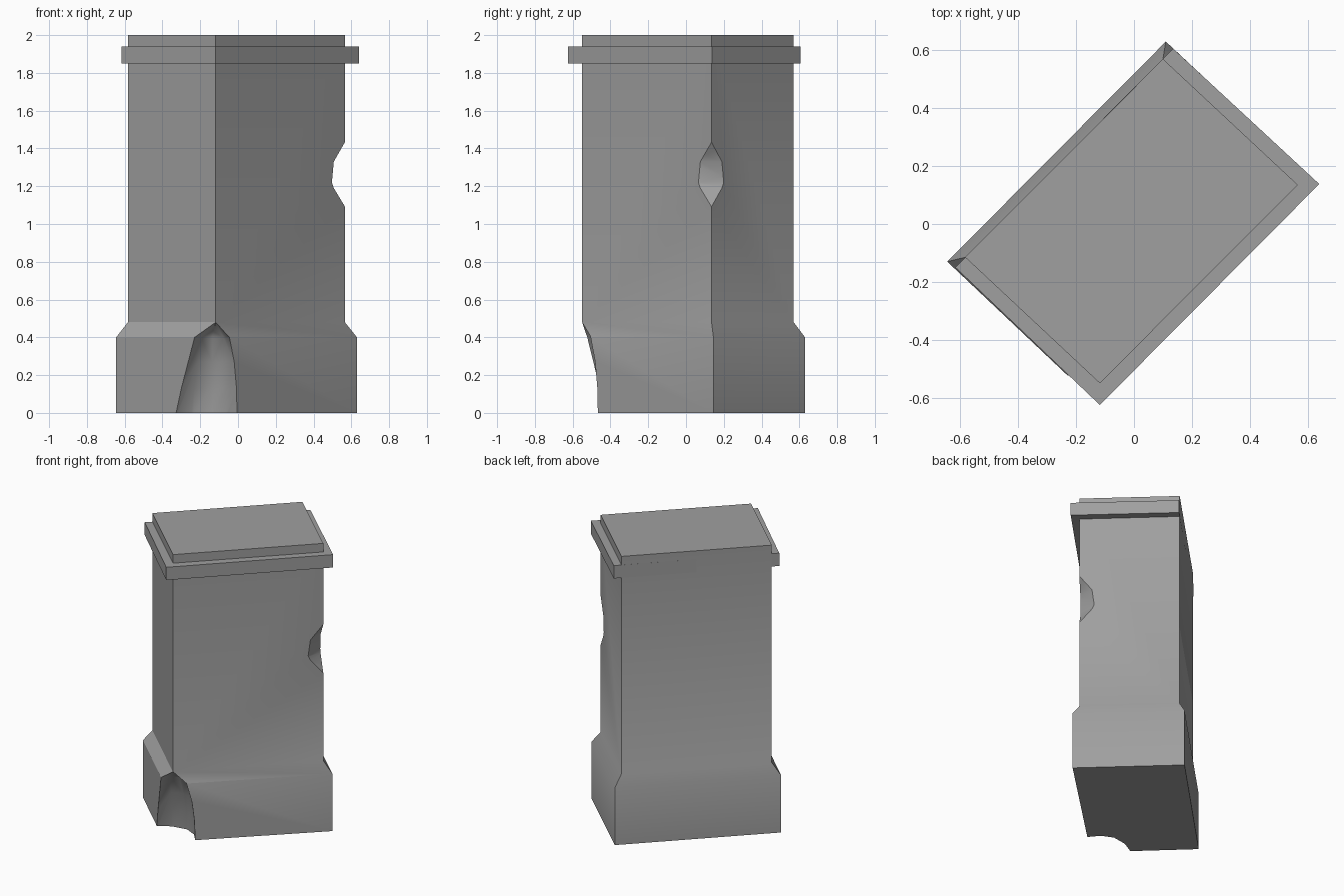
import bpy
import bmesh

cube = bpy.data.objects.get("Cube")
if cube:
    bpy.data.objects.remove(cube, do_unlink=True)

stone = bpy.data.materials.new("grey stone")
stone.use_nodes = True
COLOUR = (0.35, 0.35, 0.35, 1)
stone.diffuse_color = COLOUR
stone.node_tree.nodes["Principled BSDF"].inputs["Base Color"].default_value = COLOUR


def make_object(name, bm):
    bmesh.ops.recalc_face_normals(bm, faces=bm.faces)
    mesh = bpy.data.meshes.new(name)
    bm.to_mesh(mesh)
    bm.free()
    mesh.materials.append(stone)
    obj = bpy.data.objects.new(name, mesh)
    bpy.context.collection.objects.link(obj)
    return obj


def loft(name, rings):
    """Closed solid through (outline, height) rings."""
    bm = bmesh.new()
    loops = [[bm.verts.new((x, y, z)) for x, y in outline] for outline, z in rings]
    for low, high in zip(loops, loops[1:]):
        for i in range(len(low)):
            j = (i + 1) % len(low)
            bm.faces.new((low[i], low[j], high[j], high[i]))
    bm.faces.new(loops[0])
    bm.faces.new(loops[-1])
    return make_object(name, bm)


def hull(name, points):
    bm = bmesh.new()
    for p in points:
        bm.verts.new(p)
    out = bmesh.ops.convex_hull(bm, input=bm.verts)
    loose = {g for g in out["geom_interior"] + out["geom_unused"]
             if isinstance(g, bmesh.types.BMVert)}
    bmesh.ops.delete(bm, geom=list(loose), context="VERTS")
    return make_object(name, bm)


def carve(target, cutter):
    cutter.hide_render = True
    mod = target.modifiers.new("chip", "BOOLEAN")
    mod.operation = "DIFFERENCE"
    mod.solver = "EXACT"
    mod.object = cutter
    bpy.context.view_layer.objects.active = target
    bpy.ops.object.modifier_apply(modifier=mod.name)
    bpy.data.objects.remove(cutter, do_unlink=True)


# Outlines: front, right, back and left corners
base = [(-0.146, -0.602), (0.63, 0.145), (0.11, 0.63), (-0.645, -0.13)]
shaft = [(-0.118, -0.55), (0.566, 0.135), (0.10, 0.57), (-0.583, -0.115)]
rim = [(-0.118, -0.625), (0.64, 0.138), (0.135, 0.606), (-0.617, -0.15)]

# Pillar body with a flared foot, and the rim near its top
pillar = loft("pillar_body", [(base, 0), (base, 0.4), (shaft, 0.48), (shaft, 2)])
loft("top_rim", [(rim, 1.85), (rim, 1.94)])

# Chip scooped from the front corner of the foot: left, inner and right points
sections = [
    (-0.02, (-0.332, -0.426), (-0.14, -0.362), (-0.005, -0.466)),
    (0.13, (-0.30, -0.456), (-0.14, -0.375), (-0.008, -0.469)),
    (0.27, (-0.263, -0.491), (-0.137, -0.41), (-0.02, -0.48)),
    (0.4, (-0.23, -0.522), (-0.135, -0.455), (-0.045, -0.504)),
]
points = [(-0.118, -0.55, 0.48), (-0.13, -0.47, 0.43), (-0.15, -0.9, 0.48)]
for z, left, inner, right in sections:
    points += [(*left, z), (*inner, z), (*right, z), (-0.2, -0.9, z), (-0.12, -0.9, z)]
    # Bulge the straight sides to round the scoop
    for side, push in ((left, -0.012), (right, 0.012)):
        points.append(((side[0] + inner[0]) / 2 + push,
                       (side[1] + inner[1]) / 2 + 0.015, z))
carve(pillar, hull("foot_chip", points))

# Shallow chip in the right edge of the shaft
bite = [(0.57, 1.44), (0.507, 1.33), (0.497, 1.22), (0.507, 1.19), (0.57, 1.085)]
points = [(x, y, z) for x, z in bite for y in (0.0, 0.28)]
points += [(0.75, y, z) for z in (1.085, 1.44) for y in (0.0, 0.28)]
carve(pillar, hull("edge_chip", points))

# Smooth shading with crisp edges
bpy.ops.object.select_all(action="DESELECT")
pillar.select_set(True)
bpy.context.view_layer.objects.active = pillar
bpy.ops.object.shade_smooth_by_angle(angle=0.6)
